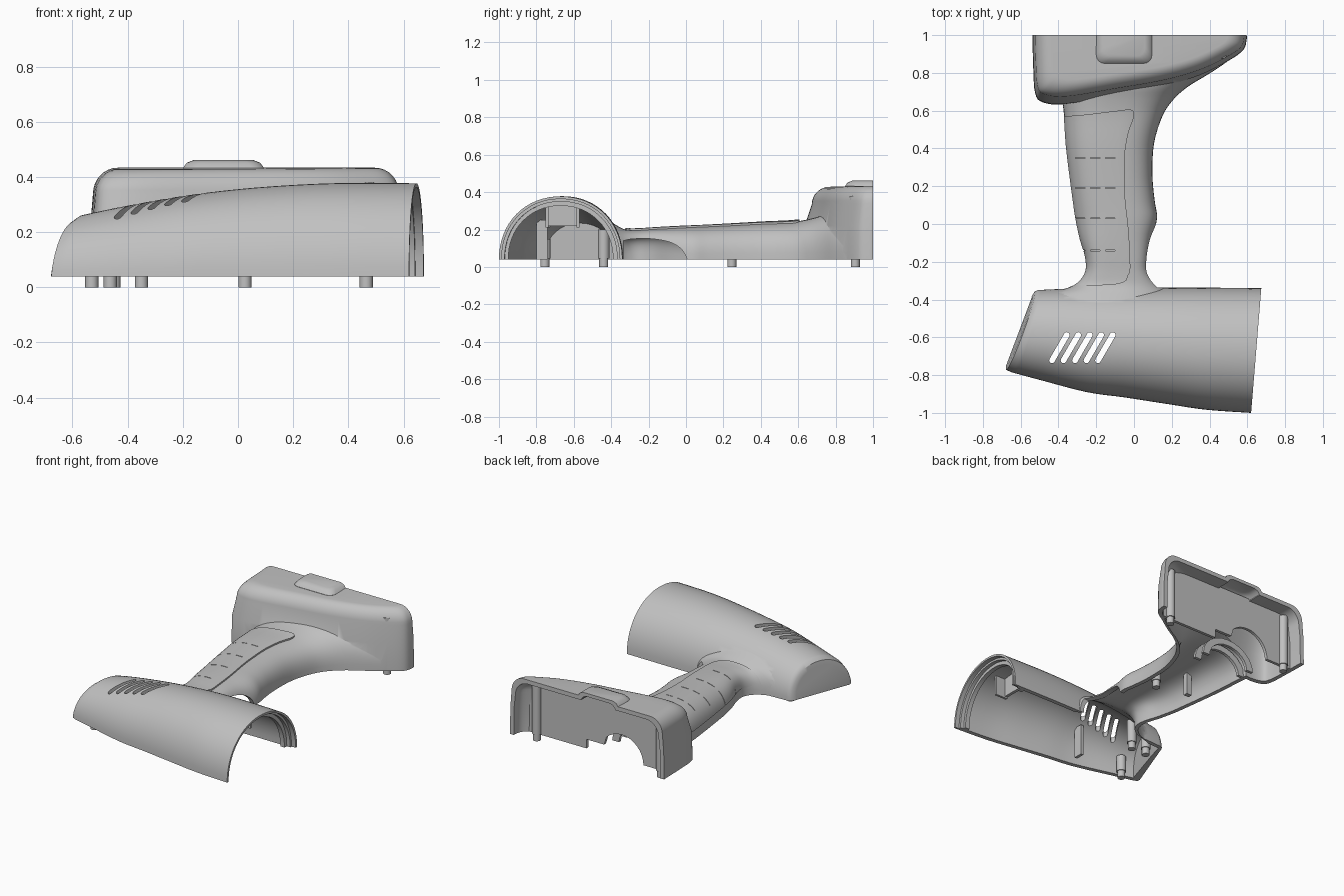
import bpy, bmesh, math

if "Cube" in bpy.data.objects:
    bpy.data.objects.remove(bpy.data.objects["Cube"])

SEAM = 0.04      # height of the parting plane
WALL = 0.028     # shell thickness

grey = bpy.data.materials.new("plain grey")
grey.diffuse_color = (0.53, 0.53, 0.53, 1)
grey.use_nodes = True
grey.node_tree.nodes["Principled BSDF"].inputs["Base Color"].default_value = grey.diffuse_color


def make(name, bm):
    bmesh.ops.recalc_face_normals(bm, faces=bm.faces)
    me = bpy.data.meshes.new(name)
    bm.to_mesh(me)
    bm.free()
    me.materials.append(grey)
    ob = bpy.data.objects.new(name, me)
    bpy.context.collection.objects.link(ob)
    return ob


def loft(name, rings):
    bm = bmesh.new()
    loops = [[bm.verts.new(p) for p in r] for r in rings]
    n = len(loops[0])
    for a, b in zip(loops, loops[1:]):
        for i in range(n):
            j = (i + 1) % n
            bm.faces.new((a[i], a[j], b[j], b[i]))
    bm.faces.new(loops[0])
    bm.faces.new(loops[-1])
    return make(name, bm)


def spline(pts, steps):
    """Catmull-Rom resampling of a list of tuples."""
    out = []
    for i in range(len(pts) - 1):
        p0, p1, p2 = pts[max(i - 1, 0)], pts[i], pts[i + 1]
        p3 = pts[min(i + 2, len(pts) - 1)]
        for k in range(steps):
            t = k / steps
            out.append(tuple(0.5 * (2 * b + (c - a) * t + (2 * a - 5 * b + 4 * c - d) * t * t
                                    + (3 * b - a - 3 * c + d) * t ** 3)
                             for a, b, c, d in zip(p0, p1, p2, p3)))
    return out + [pts[-1]]


def arch(a, b, top, lean=0.0, power=2.0, inset=0.0, n=32):
    """Half-oval section between ground points a and b, with straight legs below the seam."""
    mx, my = (a[0] + b[0]) / 2, (a[1] + b[1]) / 2
    dx, dy = (b[0] - a[0]) / 2, (b[1] - a[1]) / 2
    k = 1 - inset / math.hypot(dx, dy)
    ring = [(mx - dx * k, my - dy * k, -0.1)]
    for i in range(n + 1):
        t = math.pi * i / n
        c, s = -math.cos(t), max(math.sin(t), 0)
        p = math.copysign(abs(c) ** (2 / power), c) * k
        q = s ** (2 / power)
        ring.append((mx + dx * p + lean * q, my + dy * p, SEAM + (top - inset - SEAM) * q))
    ring.append((mx + dx * k, my + dy * k, -0.1))
    return ring


def prism(name, pts, axis, lo, hi):
    """Polygon extruded along an axis: 0 -> points are (y, z), 1 -> (x, z), 2 -> (x, y)."""
    def at(p, v):
        q = list(p)
        q.insert(axis, v)
        return q
    return loft(name, [[at(p, v) for p in pts] for v in (lo, hi)])


def box(name, x0, x1, y0, y1, z0, z1):
    return prism(name, [(x0, y0), (x1, y0), (x1, y1), (x0, y1)], 2, z0, z1)


def boolean(ob, other, op):
    m = ob.modifiers.new("cut", 'BOOLEAN')
    m.operation, m.object, m.solver = op, other, 'EXACT'
    me = bpy.data.meshes.new_from_object(ob.evaluated_get(bpy.context.evaluated_depsgraph_get()))
    ob.modifiers.clear()
    ob.data = me
    bpy.data.objects.remove(other)


# Barrel stations: back x, back y, front x, front y, top, lean
BARREL = spline([(-.51, -.35, -.648, -.785, .262, .02), (-.41, -.345, -.50, -.825, .288, .015),
                 (-.2, -.34, -.25, -.89, .327, 0), (0, -.34, -.05, -.918, .353, 0),
                 (.2, -.337, .17, -.952, .370, 0), (.4, -.337, .38, -.983, .378, 0),
                 (.674, -.34, .62, -1.0, .377, 0)], 5)


def barrel(name, stations, inset=0.0, power=2.1):
    return loft(name, [arch(s[:2], s[2:4], s[4], s[5], power, inset) for s in stations])


def shifted(s, d):
    return (s[0] + d, s[1], s[2] + d) + tuple(s[3:])


# Handle stations: y, left x, right x, top, squareness
HANDLE = spline([(-.44, -.49, .25, .265, 2), (-.375, -.46, .21, .225, 2.1),
                 (-.325, -.32, .14, .2, 2.7), (-.26, -.258, .085, .197, 3.5),
                 (-.18, -.255, .08, .202, 3.5), (-.08, -.285, .095, .208, 3),
                 (.03, -.31, .122, .213, 2.7), (.12, -.323, .11, .217, 2.7),
                 (.25, -.34, .098, .224, 2.7), (.42, -.36, .105, .234, 2.7),
                 (.57, -.37, .15, .241, 2.7), (.66, -.38, .21, .256, 2.6),
                 (.73, -.385, .29, .275, 2.6), (.8, -.4, .405, .285, 2.6),
                 (.88, -.4, .515, .285, 2.6), (.97, -.4, .56, .285, 2.6)], 4)


def handle(name, inset=0.0, lift=0.0):
    return loft(name, [arch((l, y), (r, y), h + lift, 0, p, inset - lift)
                       for y, l, r, h, p in HANDLE])


# Base: plan outline stacked upward with a sloping front and rounded shoulder
PLAN = [(-.54, 1.06)] + spline([(-.54, 1.0), (-.535, .82), (-.525, .69), (-.485, .642),
                               (-.36, .632), (-.1, .678), (.15, .725), (.35, .785),
                               (.5, .862), (.58, .92), (.598, .975), (.598, 1.0)], 4) + [(.598, 1.06)]


def base(name, inset=0.0):
    steps = [(0, 0, -.1), (.004, .005, .22)]
    for i in range(9):
        t = math.pi / 2 * i / 8
        z = .335 + .093 * math.sin(t)
        steps.append((.014 + .088 * (1 - math.cos(t)), .042 + .09 * (1 - math.cos(t)), z))
    rings = []
    for d, e, z in steps:
        fx, fy = 1 - (d + inset) / .57, 1 - (e + inset) / .42
        ring = []
        for x, y in PLAN:
            v = 1.06 + (y - 1.06) * fy
            h = z - (inset if z > .25 else 0)
            ring.append((.03 + (x - .03) * fx, v, h + max(z - .22, 0) * .1 * (v - .74)))
        rings.append(ring)
    return loft(name, rings)


def latch(name, inset=0.0):
    rings = []
    for d, z in ((0, .39), (0, .432), (.014, .451), (.038, .461)):
        e = d + inset
        x0, x1, y0, r = -.20 + e, .095 - e, .85 + e, .045
        ring = [(x1, 1.06), (x0, 1.06)]
        for cx, a0 in ((x0 + r, math.pi), (x1 - r, 1.5 * math.pi)):
            ring += [(cx + r * math.cos(a0 + i * math.pi / 8),
                      y0 + r + r * math.sin(a0 + i * math.pi / 8)) for i in range(5)]
        rings.append([(x, y, z - inset) for x, y in ring])
    return loft(name, rings)


# Outer body, with a small rounded edge at the closed barrel end
first, end = BARREL[0], BARREL[-1]
caps = [(-.542, -.385, -.678, -.752, .215, .02), (-.528, -.36, -.677, -.772, .243, .02)]
shell = barrel("shell", caps + BARREL)
boolean(shell, handle("handle"), 'UNION')
boolean(shell, base("base"), 'UNION')
boolean(shell, latch("latch_bump"), 'UNION')

# Raised grip pad with fine slits
grip = handle("grip_pad", 0, .005)
pad = spline([(-.5, .565), (-.3, .575), (-.1, .598), (-.015, .605), (0, .57), (-.03, .48),
              (-.05, .35), (-.048, .15), (-.03, -.02), (-.02, -.2), (-.03, -.27),
              (-.1, -.32), (-.5, -.33)], 4)
boolean(grip, prism("pad_outline", pad, 2, .1, .4), 'INTERSECT')
for y in (.35, .19, .03, -.14):
    for x in (-.31, -.23, -.15):
        boolean(grip, box("slit", x, x + .05, y - .002, y + .002, .05, .4), 'DIFFERENCE')
boolean(shell, grip, 'UNION')

# Hollow interior and the stepped muzzle
boolean(shell, barrel("barrel_core", [shifted(first, .005)] + BARREL[2:] + [shifted(end, .1)], WALL),
        'DIFFERENCE')
boolean(shell, barrel("muzzle_step", [shifted(end, -.03), shifted(end, .1)], .014), 'DIFFERENCE')
boolean(shell, handle("handle_core", WALL), 'DIFFERENCE')
boolean(shell, base("base_core", WALL), 'DIFFERENCE')
boolean(shell, latch("latch_core", .022), 'DIFFERENCE')

# Trigger opening in the side of the handle
trigger = spline([(-.335, .14), (-.28, .15), (-.18, .15), (-.08, .13), (-.02, .09), (.01, .03)], 4)
boolean(shell, prism("trigger_cut", [(-.335, -.2)] + trigger + [(.01, -.2)], 0, 0, .25), 'DIFFERENCE')

# Slanted cooling slots
for i in range(5):
    x, r = -.434 + .0608 * i, .015
    a = math.atan2(.14, .078)
    pts = []
    for cx, cy, a0 in ((x, -.722, a + math.pi / 2), (x + .078, -.588, a - math.pi / 2)):
        pts += [(cx + r * math.cos(a0 + k * math.pi / 6), cy + r * math.sin(a0 + k * math.pi / 6))
                for k in range(7)]
    boolean(shell, prism("slot", pts, 2, .12, .6), 'DIFFERENCE')

# Collar inside the muzzle
collar = barrel("muzzle_collar", [shifted(end, -.085), shifted(end, -.055)], .02)
boolean(collar, barrel("collar_core", [shifted(end, -.2), shifted(end, .1)], .05), 'DIFFERENCE')

# Trim at the parting plane and the open end
for ob in (shell, collar):
    boolean(ob, box("seam_trim", -2, 2, -2, 2, -1, SEAM), 'DIFFERENCE')
boolean(shell, box("end_trim", -2, 2, 1.0, 2, -1, 2), 'DIFFERENCE')

# Bulkhead in the base with an arched opening, fitted to the shell
bulk = [(.7, SEAM), (.7, .5), (-.7, .5), (-.7, SEAM), (-.32, SEAM)]
bulk += [(-.16 - .16 * math.cos(math.pi * i / 16), SEAM + .16 * math.sin(math.pi * i / 16))
         for i in range(1, 13)]
bulk += [(-.03, .10), (.1, .10), (.1, SEAM)]
bulkhead = prism("bulkhead", bulk, 1, .885, .905)
boolean(bulkhead, base("fit", .014), 'INTERSECT')

# Round screw bosses with locating pegs below the seam
for i, (x, y, top) in enumerate([(-.53, -.755, .15), (-.463, -.44, .19), (-.35, -.44, .2),
                                 (.025, .245, .17), (.465, .905, .38), (-.45, .905, .39)]):
    for part, r, z0, z1 in (("boss", .03, SEAM + .004, top), ("peg", .024, 0, .06)):
        prism(f"{part}_{i}", [(x + r * math.cos(k * math.pi / 8), y + r * math.sin(k * math.pi / 8))
                              for k in range(16)], 2, z0, z1)

# Motor mount ribs in the barrel and cross ribs in the handle
box("motor_rib", .41, .43, -.75, -.57, .22, .35)
box("motor_rib_side_a", .41, .50, -.75, -.735, .21, .345)
box("motor_rib_side_b", .41, .50, -.585, -.57, .21, .35)
box("barrel_rib", -.21, -.19, -.80, -.74, SEAM, .25)
box("handle_boss", -.25, -.21, .23, .26, SEAM, .2)
for i, y in enumerate((.62, .70)):
    arc = [(-.16 - r * math.cos(math.pi * k / 12), SEAM + r * math.sin(math.pi * k / 12) * .8)
           for r, ks in ((.2, range(13)), (.15, range(12, -1, -1))) for k in ks]
    prism(f"arc_rib_{i}", arc, 1, y, y + .02)

# Smooth shading with crisp edges
for ob in bpy.context.scene.objects:
    ob.select_set(True)
    bpy.context.view_layer.objects.active = ob
bpy.ops.object.shade_smooth_by_angle(angle=math.radians(32))
